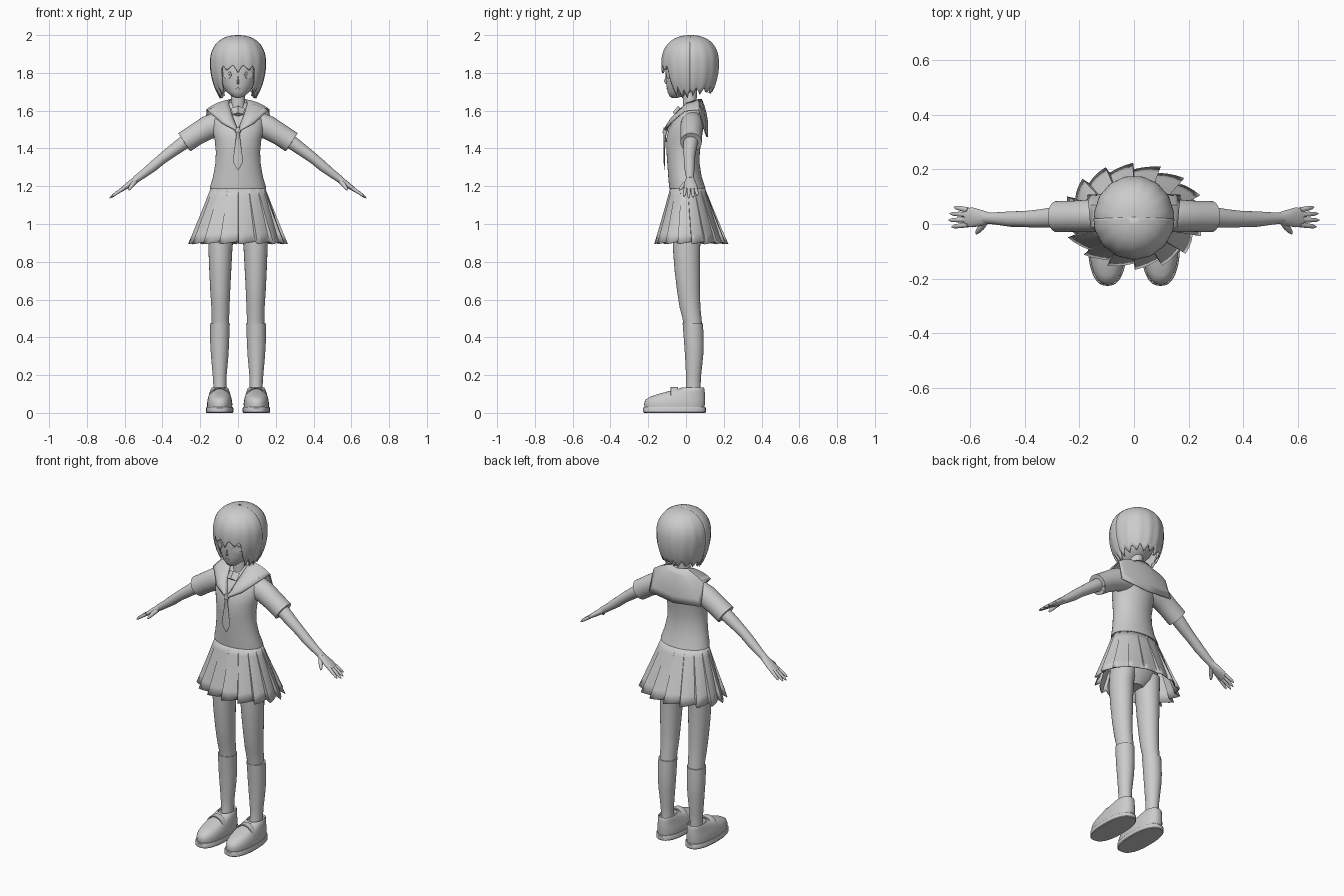
import bpy, bmesh, math
from mathutils import Vector

grey = bpy.data.materials.new("plain_grey")
grey.diffuse_color = (0.6, 0.6, 0.6, 1)


def finish(name, bm, angle=35, thick=0):
    bmesh.ops.recalc_face_normals(bm, faces=bm.faces[:])
    me = bpy.data.meshes.new(name)
    bm.to_mesh(me)
    bm.free()
    me.materials.append(grey)
    ob = bpy.data.objects.new(name, me)
    bpy.context.collection.objects.link(ob)
    bpy.ops.object.select_all(action='DESELECT')
    ob.select_set(True)
    bpy.context.view_layer.objects.active = ob
    bpy.ops.object.shade_smooth_by_angle(angle=math.radians(angle))
    if thick:
        m = ob.modifiers.new("thickness", 'SOLIDIFY')
        m.thickness = thick
        m.offset = -1
    return ob


def skin(bm, rows, closed=True):
    """Join successive rows of vertices with quads."""
    n = len(rows[0])
    for a, b in zip(rows, rows[1:]):
        for i in range(n if closed else n - 1):
            j = (i + 1) % n
            bm.faces.new((a[i], a[j], b[j], b[i]))


def spow(c, e):
    return math.copysign(abs(c) ** (2 / e), c)


def loft(name, rings, ref=(0, 1, 0), upright=False, n=28, e=2, angle=35):
    """Rings are x, y, z, radius across, radius along ref."""
    bm = bmesh.new()
    pts = [Vector(r[:3]) for r in rings]
    rows = []
    for k, r in enumerate(rings):
        t = pts[min(k + 1, len(pts) - 1)] - pts[max(k - 1, 0)]
        t = Vector((0, 0, 1)) if upright else t.normalized()
        v = Vector(ref)
        v = (v - t * v.dot(t)).normalized()
        u = v.cross(t)
        rows.append([bm.verts.new(pts[k] + u * r[3] * spow(math.cos(a), e) + v * r[4] * spow(math.sin(a), e))
                     for a in (2 * math.pi * i / n for i in range(n))])
    skin(bm, rows)
    bm.faces.new(rows[0])
    bm.faces.new(rows[-1])
    return finish(name, bm, angle)


def layers(name, rows, x=0, **kw):
    """Upright loft; rows are z, half width, front y, back y."""
    return loft(name, [(x, (f + b) / 2, z, w, (b - f) / 2) for z, w, f, b in rows], upright=True, **kw)


# head and neck
layers("head", [(1.668, .012, -.075, -.045), (1.675, .03, -.086, -.02), (1.70, .062, -.098, .04),
                (1.74, .09, -.104, .10), (1.79, .108, -.108, .13), (1.85, .115, -.108, .145),
                (1.92, .095, -.08, .13), (1.96, .04, -.02, .07)], n=40, angle=60)
layers("neck", [(1.56, .045, -.02, .06), (1.63, .036, -.016, .055), (1.73, .036, -.015, .06)])
layers("nose", [(1.742, .006, -.108, -.095), (1.755, .005, -.117, -.095), (1.785, .002, -.107, -.1)], n=12, angle=60)
loft("mouth", [(0, -.098, 1.718, .004, .012), (0, -.104, 1.718, .003, .011)], ref=(1, 0, 0), n=12)
for s in (-1, 1):
    nrm = Vector((.5 * s, -.86, 0))
    for part, ru, rv, out in (("eye", .025, .021, .002), ("iris", .014, .018, .0035)):
        c = Vector((.057 * s, -.090, 1.79))
        loft(part, [(*(c - nrm * .008), ru, rv), (*(c + nrm * out), ru, rv)], ref=(0, 0, 1))

# hair: shell with a pointed lower edge, given as angle from the front and tip height
EDGE = [(0, 1.805), (10, 1.85), (18, 1.83), (24, 1.82), (32, 1.845), (36, 1.83), (41, 1.75), (48, 1.68),
        (56, 1.735), (64, 1.67), (72, 1.72), (80, 1.67), (88, 1.715), (96, 1.675), (104, 1.72),
        (116, 1.685), (126, 1.725), (138, 1.69), (148, 1.73), (160, 1.69), (170, 1.73), (180, 1.70)]


def edge_z(deg):
    for (a, za), (b, zb) in zip(EDGE, EDGE[1:]):
        if deg <= b:
            return za + (zb - za) * (deg - a) / (b - a)
    return EDGE[-1][1]


def hair_factor(z):
    if z > 1.85:
        return (1 - min(1, (z - 1.85) / .15) ** 2.3) ** (1 / 2.3)
    return 1 - .4 * ((1.85 - z) / .2) ** 2


def hair(name, degs, grow, closed, drop=0):
    bm = bmesh.new()
    rows = []
    for k in range(1, 19):
        row = []
        for d in degs:
            low = edge_z(abs(d)) + drop
            z = 1.85 + .15 * math.cos(math.pi / 2 * k / 12 * .92) if k <= 12 else 0
            if k > 12:
                top = 1.85 + .15 * math.cos(math.pi / 2 * .92)
                z = top + (low - top) * (k - 12) / 6
            f = hair_factor(z) * (grow + .012 * math.cos(math.radians(d * 15)) * k / 18)
            a = math.radians(d)
            row.append(bm.verts.new((.148 * f * math.sin(a), .025 - .153 * f * math.cos(a), z)))
        rows.append(row)
    skin(bm, rows, closed)
    top = bm.verts.new((0, .025, 2))
    for i in range(len(degs) if closed else len(degs) - 1):
        bm.faces.new((top, rows[0][i], rows[0][(i + 1) % len(degs)]))
    finish(name, bm, 50, .012)


hair("hair", range(-180, 180, 4), .985, True)
hair("fringe", range(-88, 89, 4), 1.01, False, -.006)

# blouse body
layers("blouse", [(1.187, .13, -.07, .085), (1.187, .149, -.089, .104), (1.20, .147, -.09, .10), (1.25, .132, -.094, .083),
                  (1.32, .12, -.099, .072), (1.38, .117, -.103, .073), (1.45, .124, -.105, .083),
                  (1.50, .137, -.092, .09), (1.55, .14, -.067, .096), (1.59, .128, -.035, .098),
                  (1.62, .09, -.008, .092), (1.642, .05, .0, .075)], n=40, angle=50)

# sailor collar: inner neckline to outer edge, mirrored
inner = [(.002, -.098, 1.505), (.03, -.06, 1.575), (.05, 0, 1.64), (.045, .06, 1.66), (.03, .08, 1.662), (0, .085, 1.66)]
outer = [(.002, -.114, 1.488), (.085, -.086, 1.532), (.16, -.01, 1.60), (.167, .07, 1.607), (.172, .107, 1.48), (0, .116, 1.46)]
bm = bmesh.new()
rows = []
for k in range(6):
    t = k / 5
    half = []
    for a, b in zip(inner, outer):
        p = Vector(a).lerp(Vector(b), t)
        half.append(p + Vector((p.x, p.y - .03, .03)).normalized() * .014 * math.sin(math.pi * t))
    full = half + [Vector((-p.x, p.y, p.z)) for p in reversed(half[:-1])]
    rows.append([bm.verts.new(p) for p in full])
skin(bm, rows, False)
finish("sailor_collar", bm, 40, .007)

# necktie
layers("necktie", [(1.51, .013, -.118, -.09), (1.488, .015, -.124, -.098), (1.475, .009, -.119, -.104), (1.40, .018, -.118, -.110),
                   (1.33, .028, -.118, -.112), (1.285, .002, -.117, -.113)], n=16)
loft("neckline_panel", [(0, -.058, 1.58, .016, .032), (0, -.030, 1.615, .016, .034)], ref=(1, 0, 0), n=4)

for s in (-1, 1):
    # sleeve with a turned-in cuff
    loft("sleeve", [(s * x, y, z, r, q) for x, y, z, r, q in
                    [(.07, .036, 1.53, .06, .055), (.105, .034, 1.527, .068, .062), (.16, .030, 1.51, .063, .06),
                     (.225, .028, 1.472, .058, .057), (.284, .027, 1.433, .058, .057),
                     (.2845, .027, 1.4327, .05, .05), (.262, .027, 1.447, .046, .046)]])
    # arm
    loft("arm", [(s * x, y, z, r, r * 1.05) for x, y, z, r in
                 [(.20, .027, 1.487, .038), (.29, .025, 1.428, .036), (.345, .02, 1.388, .032), (.40, .018, 1.347, .028),
                  (.45, .018, 1.305, .027), (.50, .02, 1.266, .022), (.545, .022, 1.233, .019)]])
    # palm
    loft("palm", [(s * x, y, z, r, q) for x, y, z, r, q in
                  [(.53, .022, 1.243, .018, .02), (.555, .022, 1.225, .017, .028),
                   (.59, .024, 1.20, .014, .036), (.618, .025, 1.18, .010, .034)]])
    # fingers
    for y, spread, length in ((-.002, -.008, .056), (.016, -.002, .066), (.034, .004, .062), (.051, .010, .048)):
        loft("finger", [(s * (.608 + length * t), y + spread * t, 1.187 - length * (.6 + .1 * t) * t, r, r)
                        for t, r in ((0, .010), (.5, .009), (.9, .007), (1.08, .002))], n=12, angle=60)
    loft("thumb", [(s * x, y, z, r, r) for x, y, z, r in
                   [(.545, .01, 1.225, .013), (.56, -.012, 1.207, .012), (.572, -.027, 1.19, .009), (.578, -.036, 1.18, .003)]],
         ref=(1, 0, 0), n=12, angle=60)

# pleated skirt: saw-tooth pinwheel shell
bm = bmesh.new()
rows = []
P = 16
for k in range(7):
    t = k / 6
    row = []
    for p in range(P):
        for f in (0, .33, .66, .97):
            a = math.pi / 2 - 2 * math.pi * (p + f) / P
            g = 1 + (f - .5) * (.01 + .12 * t)
            row.append(bm.verts.new(((.142 + .107 * t) * g * math.cos(a), .008 + .02 * t + (.09 + .095 * t) * g * math.sin(a),
                                     1.195 - .295 * t + .012 * t * (.5 - f))))
    rows.append(row)
skin(bm, rows)
finish("pleated_skirt", bm, 30, .005)

# hips under the skirt
layers("hips", [(.90, .05, -.04, .05), (.94, .11, -.07, .08), (1.0, .145, -.085, .10), (1.08, .14, -.085, .10), (1.17, .13, -.08, .09)])

for s in (-1, 1):
    x = s * .094
    # bare leg
    loft("leg", [(s * cx, (f + b) / 2, z, w, (b - f) / 2) for z, cx, w, f, b in
                 [(.98, .085, .068, -.07, .085), (.88, .093, .064, -.070, .075), (.75, .094, .058, -.060, .074),
                  (.65, .094, .053, -.048, .074), (.56, .093, .048, -.034, .076), (.50, .093, .046, -.018, .082),
                  (.44, .093, .046, -.012, .088)]], upright=True)
    # knee sock
    loft("sock", [(s * cx, (f + b) / 2, z, w, (b - f) / 2) for z, cx, w, f, b in
                  [(.474, .094, .045, -.012, .084), (.474, .095, .052, -.018, .090), (.45, .096, .051, -.016, .091),
                   (.37, .097, .050, -.010, .094), (.30, .097, .046, -.005, .091), (.20, .097, .037, .0, .080),
                   (.14, .096, .034, .0, .077), (.08, .096, .036, -.01, .08)]], upright=True)
    # shoe sole, upper, rim and strap
    x = s * .097
    layers("shoe_sole", [(0, .069, -.222, .102), (.004, .072, -.227, .105), (.026, .072, -.227, .105), (.03, .07, -.224, .102)],
           x, n=40, e=2.4)
    layers("shoe_upper", [(.028, .066, -.219, .098), (.05, .067, -.222, .10), (.07, .064, -.214, .101), (.085, .06, -.19, .101),
                          (.10, .056, -.148, .10), (.115, .051, -.09, .099), (.128, .046, -.04, .097), (.134, .042, -.025, .094),
                          (.122, .038, -.02, .09)], x, n=40, e=2.3, angle=50)
    loft("shoe_strap", [(x + .058 * math.cos(a), -.062, .062 + .071 * math.sin(a), .005, .02)
                        for a in (math.pi * i / 14 for i in range(15))], n=12, e=4)
